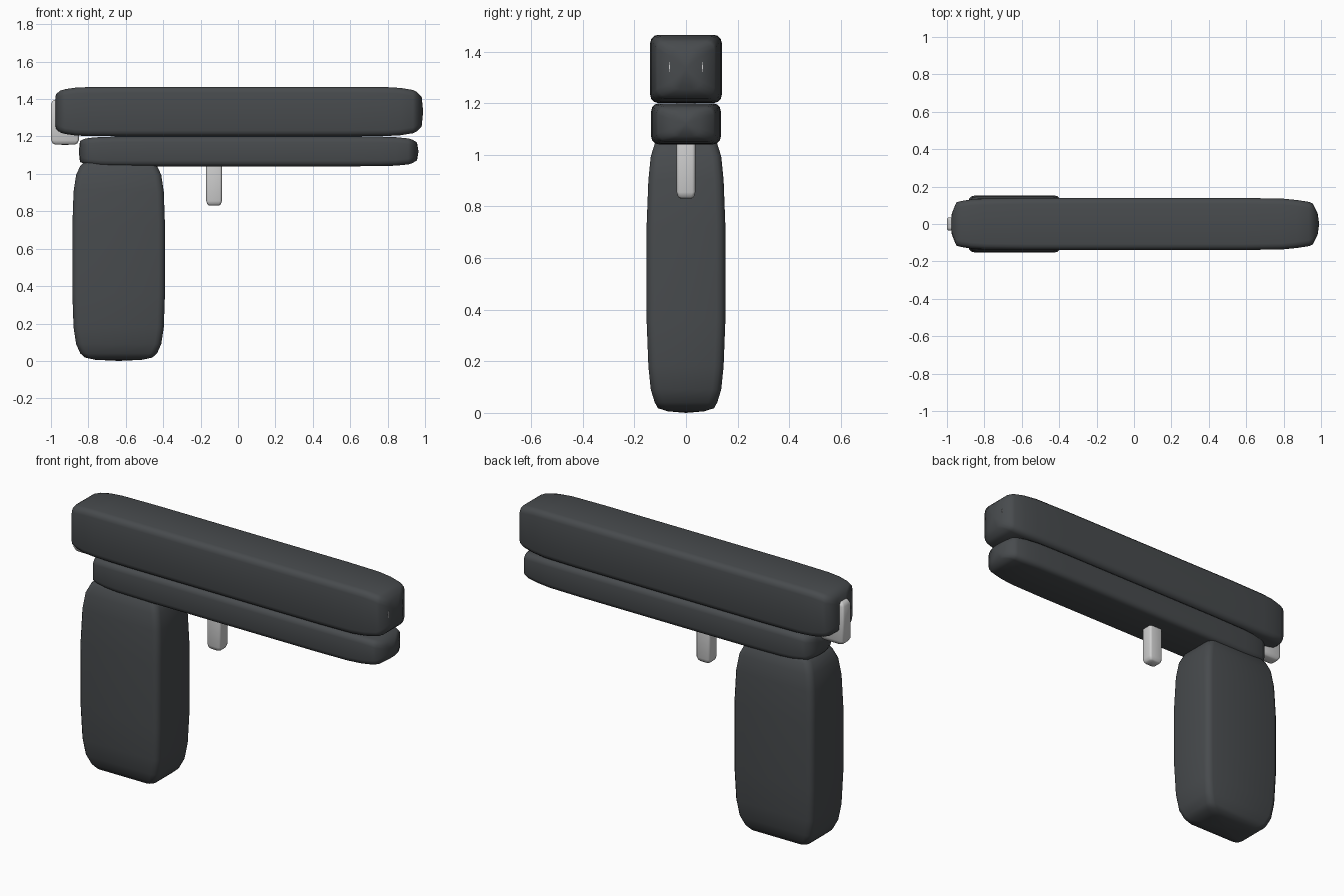
import bpy
import bmesh
import math
from mathutils import Vector

default = bpy.data.objects.get("Cube")
if default:
    bpy.data.objects.remove(default, do_unlink=True)


def make_material(name, color):
    mat = bpy.data.materials.new(name)
    mat.use_nodes = True
    mat.diffuse_color = color
    mat.node_tree.nodes["Principled BSDF"].inputs["Base Color"].default_value = color
    return mat


dark = make_material("dark grey", (0.064, 0.07, 0.075, 1))
light = make_material("light grey", (0.62, 0.62, 0.62, 1))


def rounded_ring(hu, hv, radius, steps=3):
    """Rounded rectangle outline, counter-clockwise."""
    r = min(radius, hu * 0.9, hv * 0.9)
    points = []
    for quarter, (su, sv) in enumerate([(1, 1), (-1, 1), (-1, -1), (1, -1)]):
        for i in range(steps + 1):
            a = (quarter + i / steps) * math.pi / 2
            points.append((su * (hu - r) + r * math.cos(a), sv * (hv - r) + r * math.sin(a)))
    return points


def soft_block(name, mat, center, half, radius, start, end, axis="X"):
    """Pillow-ended bar. start and end list (inset from tip, width scale, depth scale)."""
    length, hu, hv = half
    stations = [(-length + d, u, v) for d, u, v in start]
    stations += [(length - d, u, v) for d, u, v in reversed(end)]

    def place(t, u, v):
        local = (t, u, v) if axis == "X" else (v, u, t)
        return Vector(center) + Vector(local)

    bm = bmesh.new()
    rings = []
    for t, su, sv in stations:
        outline = rounded_ring(hu * su, hv * sv, radius)
        rings.append([bm.verts.new(place(t, u, v)) for u, v in outline])
    n = len(rings[0])
    for a, b in zip(rings, rings[1:]):
        for i in range(n):
            j = (i + 1) % n
            bm.faces.new((a[i], a[j], b[j], b[i]))
    # Close both ends with a fan around the tip
    for ring, t in ((rings[0], -length), (rings[-1], length)):
        tip = bm.verts.new(place(t, 0, 0))
        for i in range(n):
            bm.faces.new((ring[i], ring[(i + 1) % n], tip))
    bmesh.ops.recalc_face_normals(bm, faces=bm.faces)
    for face in bm.faces:
        face.smooth = True
    mesh = bpy.data.meshes.new(name)
    bm.to_mesh(mesh)
    bm.free()
    mesh.materials.append(mat)
    obj = bpy.data.objects.new(name, mesh)
    bpy.context.collection.objects.link(obj)
    return obj


# Long upper and lower bars
bar_end = [(0.008, 0.4, 0.6), (0.035, 0.78, 0.8), (0.055, 0.84, 0.87),
           (0.12, 0.91, 0.95), (0.2, 0.965, 0.985), (0.4, 0.985, 0.995)]
rear_end = [(0.006, 0.4, 0.7), (0.03, 0.82, 0.84), (0.055, 0.87, 0.9),
            (0.11, 0.93, 0.96), (0.18, 0.965, 0.985), (0.4, 0.985, 0.995)]
soft_block("upper_bar", dark, (0.005, 0, 1.333), (0.985, 0.141, 0.133), 0.032, rear_end, bar_end)
soft_block("lower_bar", dark, (0.057, 0, 1.12), (0.908, 0.137, 0.08), 0.03, rear_end, bar_end)

# Handle
grip_end = [(0.006, 0.45, 0.5), (0.018, 0.7, 0.72), (0.04, 0.78, 0.82),
            (0.09, 0.88, 0.91), (0.18, 0.94, 0.965), (0.36, 0.985, 0.99)]
soft_block("grip", dark, (-0.638, 0, 0.542), (0.542, 0.155, 0.25), 0.035, grip_end, grip_end, "Z")

# Small light parts
small_end = [(0.002, 0.7, 0.7), (0.008, 0.87, 0.87), (0.025, 1, 1)]
soft_block("trigger", light, (-0.128, 0, 0.97), (0.14, 0.036, 0.042), 0.012, small_end, small_end, "Z")
soft_block("rear_hammer", light, (-0.925, 0, 1.277), (0.122, 0.036, 0.075), 0.012,
           small_end, small_end, "Z")

# Barrel tube, its rim just showing on the front cap
bpy.ops.mesh.primitive_cylinder_add(vertices=24, radius=0.066, depth=0.3,
                                    location=(0.829, 0, 1.34), rotation=(0, math.pi / 2, 0))
barrel = bpy.context.object
barrel.name = "barrel"
barrel.data.materials.append(light)
bpy.ops.object.shade_smooth_by_angle(angle=math.radians(40))
